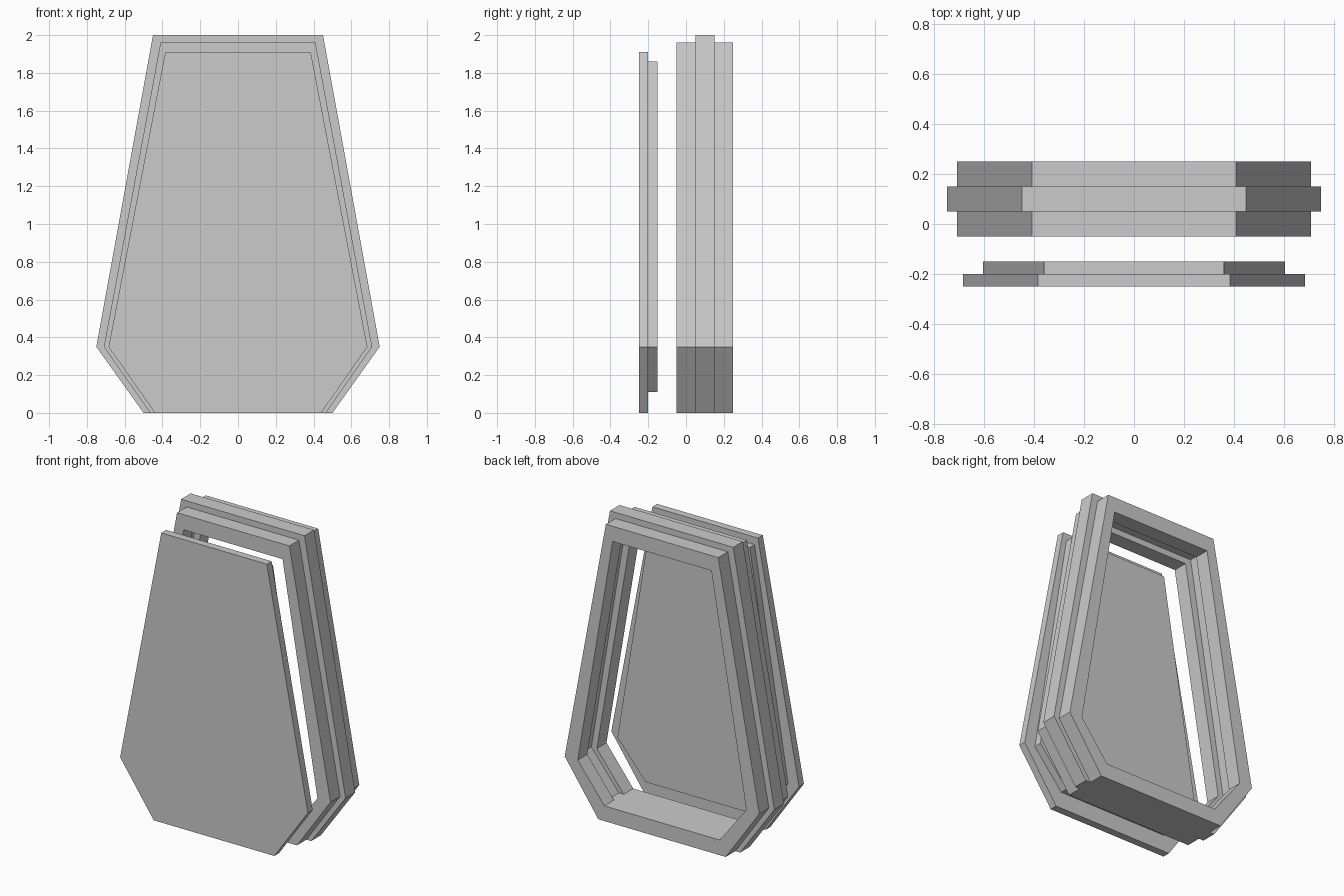
import bpy
import bmesh

cube = bpy.data.objects.get("Cube")
if cube:
    bpy.data.objects.remove(cube, do_unlink=True)

grey = bpy.data.materials.new("plain_grey")
grey.use_nodes = True
grey.diffuse_color = (0.6, 0.6, 0.6, 1)
grey.node_tree.nodes["Principled BSDF"].inputs["Base Color"].default_value = (0.6, 0.6, 0.6, 1)


def hexagon(top_half, top_z, waist_half, base_half, base_z=0.0, waist_z=0.35):
    """Tapered six-sided outline, as x-z points running round the shape."""
    right = [(base_half, base_z), (waist_half, waist_z), (top_half, top_z)]
    return right + [(-x, z) for x, z in reversed(right)]


def finish(name, bm):
    bmesh.ops.recalc_face_normals(bm, faces=bm.faces)
    mesh = bpy.data.meshes.new(name)
    bm.to_mesh(mesh)
    bm.free()
    mesh.materials.append(grey)
    obj = bpy.data.objects.new(name, mesh)
    bpy.context.collection.objects.link(obj)
    return obj


def loop(bm, outline, y):
    return [bm.verts.new((x, y, z)) for x, z in outline]


def bridge(bm, a, b):
    for i in range(len(a)):
        j = (i + 1) % len(a)
        bm.faces.new((a[i], a[j], b[j], b[i]))


def slab(name, outline, y0, y1):
    bm = bmesh.new()
    front, back = loop(bm, outline, y0), loop(bm, outline, y1)
    bridge(bm, front, back)
    bm.faces.new(front)
    bm.faces.new(back)
    return finish(name, bm)


def ring(name, outer, inner, y0, y1):
    bm = bmesh.new()
    loops = [loop(bm, outer, y0), loop(bm, outer, y1),
             loop(bm, inner, y1), loop(bm, inner, y0)]
    for i in range(4):
        bridge(bm, loops[i], loops[(i + 1) % 4])
    return finish(name, bm)


# Three stacked frames, the middle one set outwards
rim_outer = hexagon(0.41, 1.96, 0.71, 0.465)
rim_inner = hexagon(0.36, 1.86, 0.615, 0.42, 0.1)
band_outer = hexagon(0.45, 2.0, 0.75, 0.5)
band_inner = hexagon(0.40, 1.90, 0.655, 0.455, 0.1)
ring("front_frame", rim_outer, rim_inner, -0.05, 0.05)
ring("middle_frame", band_outer, band_inner, 0.05, 0.15)
ring("back_frame", rim_outer, rim_inner, 0.15, 0.25)

# Separate lid with a raised plug on its inner side
slab("lid_panel", hexagon(0.385, 1.91, 0.685, 0.44), -0.25, -0.2)
slab("lid_plug", hexagon(0.36, 1.86, 0.605, 0.4, 0.11), -0.2, -0.15)
